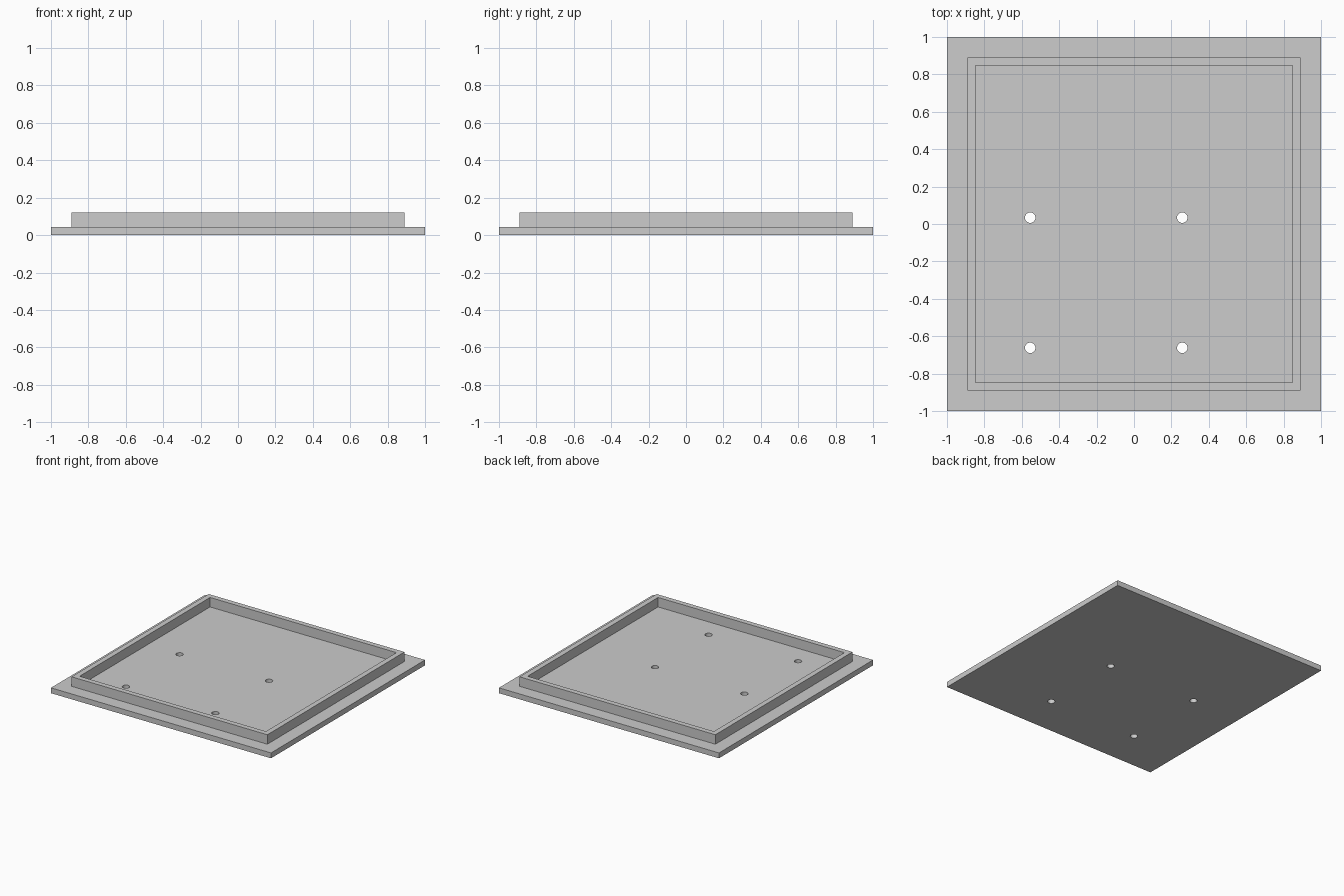
import bpy
import bmesh
import math

default = bpy.data.objects.get("Cube")
if default:
    bpy.data.objects.remove(default, do_unlink=True)

PLATE_TOP = 0.044
RIM_TOP = 0.122
RIM_OUTER = 0.89
RIM_INNER = 0.847
HOLE_RADIUS = 0.028

grey = bpy.data.materials.new("light grey")
grey.use_nodes = True
colour = (0.604, 0.604, 0.604, 1)
grey.diffuse_color = colour
grey.node_tree.nodes["Principled BSDF"].inputs["Base Color"].default_value = colour


def make_object(name, bm):
    mesh = bpy.data.meshes.new(name)
    bmesh.ops.recalc_face_normals(bm, faces=bm.faces)
    bm.to_mesh(mesh)
    bm.free()
    obj = bpy.data.objects.new(name, mesh)
    bpy.context.collection.objects.link(obj)
    mesh.materials.append(grey)
    return obj


def square_loop(bm, half, z):
    corners = ((-1, -1), (1, -1), (1, 1), (-1, 1))
    return [bm.verts.new((x * half, y * half, z)) for x, y in corners]


def bridge(bm, a, b):
    for i in range(4):
        j = (i + 1) % 4
        bm.faces.new((a[i], a[j], b[j], b[i]))


# Lid: flat plate with a raised square rim, built as one stepped shell
bm = bmesh.new()
steps = [(1, 0), (1, PLATE_TOP), (RIM_OUTER, PLATE_TOP), (RIM_OUTER, RIM_TOP),
         (RIM_INNER, RIM_TOP), (RIM_INNER, PLATE_TOP)]
loops = [square_loop(bm, half, z) for half, z in steps]
for lower, upper in zip(loops, loops[1:]):
    bridge(bm, lower, upper)
bm.faces.new(loops[0])
bm.faces.new(loops[-1])
lid = make_object("lid", bm)

# Four screw holes through the plate
bm = bmesh.new()
for x in (-0.555, 0.258):
    for y in (-0.662, 0.034):
        made = bmesh.ops.create_cone(bm, cap_ends=True, segments=32,
                                     radius1=HOLE_RADIUS, radius2=HOLE_RADIUS, depth=0.2)
        bmesh.ops.translate(bm, verts=made["verts"], vec=(x, y, 0))
cutter = make_object("hole_cutter", bm)
cutter.hide_render = True
cutter.hide_viewport = True

cut = lid.modifiers.new("screw holes", "BOOLEAN")
cut.operation = "DIFFERENCE"
cut.solver = "EXACT"
cut.object = cutter

# Apply the cut, then remove the helper and smooth the hole walls
bpy.context.view_layer.update()
evaluated = lid.evaluated_get(bpy.context.evaluated_depsgraph_get())
result = bpy.data.meshes.new_from_object(evaluated)
lid.modifiers.clear()
lid.data = result
bpy.data.objects.remove(cutter, do_unlink=True)

bpy.ops.object.select_all(action="DESELECT")
lid.select_set(True)
bpy.context.view_layer.objects.active = lid
bpy.ops.object.shade_smooth_by_angle(angle=math.radians(30))
